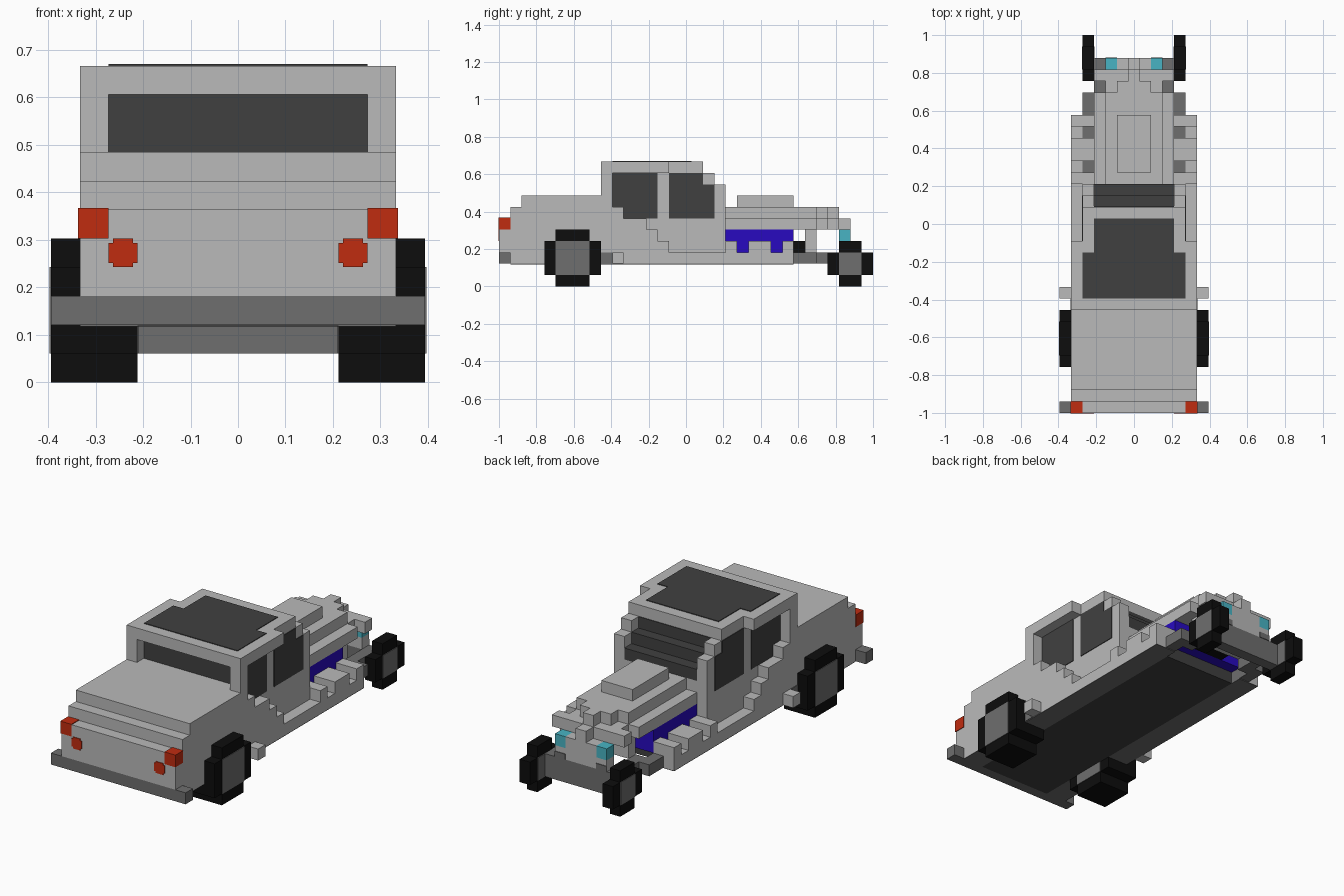
import bpy
import bmesh

cube = bpy.data.objects.get("Cube")
if cube:
    bpy.data.objects.remove(cube, do_unlink=True)

U = 2 / 33          # size of one block
T = 0.06            # thickness of painted plates, in blocks


def material(name, r, g, b):
    m = bpy.data.materials.new(name)
    m.use_nodes = True
    m.diffuse_color = (r, g, b, 1)
    m.node_tree.nodes["Principled BSDF"].inputs["Base Color"].default_value = (r, g, b, 1)
    return m


BODY = material("light grey paint", .49, .49, .49)
TRIM = material("dark grey trim", .156, .156, .156)
GLASS = material("dark glass", .051, .051, .051)
TYRE = material("black rubber", .004, .004, .004)
RED = material("red lamp", .53, .025, .005)
CYAN = material("cyan lamp", .065, .456, .552)
BLUE = material("blue engine", .021, .003, .53)


def part(name, mat, *boxes, mirror=False):
    """Join boxes (x0, x1, y0, y1, z0, z1 in blocks) into one object."""
    bm = bmesh.new()
    todo = list(boxes)
    if mirror:
        todo += [(13 - b[1], 13 - b[0], *b[2:]) for b in boxes]
    for x0, x1, y0, y1, z0, z1 in todo:
        verts = bmesh.ops.create_cube(bm, size=1)["verts"]
        for v in verts:
            v.co.x = ((x0 if v.co.x < 0 else x1) - 6.5) * U
            v.co.y = ((y0 if v.co.y < 0 else y1) - 16.5) * U
            v.co.z = (z0 if v.co.z < 0 else z1) * U
    mesh = bpy.data.meshes.new(name)
    bm.to_mesh(mesh)
    bm.free()
    mesh.materials.append(mat)
    obj = bpy.data.objects.new(name, mesh)
    bpy.context.collection.objects.link(obj)
    return obj


def wheels(name, x0, x1, y, size):
    """A stepped round pair of wheels with hub plates on both faces."""
    e = size - 1
    part(name + "_tyres", TYRE, (x0, x1, y + 1, y + e, 0, size),
         (x0, x1, y, y + size, 1, e), mirror=True)
    part(name + "_hubs", TRIM, (x0 - T, x1 + T, y + 1, y + e, 1, e), mirror=True)


# Main body: stepped tail and stepped rear fenders
part("rear_body", BODY, (1, 12, 0, 1, 3, 6), (1, 12, 1, 13, 5, 6),
     (1, 12, 1, 14, 4, 5), (1, 12, 1, 15, 3, 4), (1, 12, 1, 20, 2, 3),
     (1, 12, 1, 11, 6, 7), (1, 12, 2, 10, 7, 8))
part("rear_bumper", TRIM, (0, 13, 0, 1, 2, 3))
part("side_step", BODY, (0, 1, 10, 11, 2, 3), mirror=True)
part("sill_patch", TRIM, (1 - T, 1, 9, 10, 2, 3), mirror=True)

# Cabin
part("cabin", BODY, (2, 11, 10, 18, 3, 10), (3, 10, 18, 20, 3, 7))
part("roof", BODY, (1, 12, 9, 15, 10, 11), (2, 11, 15, 18, 10, 11))
part("rear_pillars", BODY, (1, 2, 9, 10, 8, 10), mirror=True)
part("front_pillars", BODY, (2, 3, 18, 19, 3, 10), (2, 3, 19, 20, 3, 9), mirror=True)

# Glass
part("windshield", GLASS, (3, 10, 18, 19, 7, 9), (3, 10, 19, 20, 7, 8),
     (3, 10, 18, 18 + T, 9, 10))
part("rear_window", GLASS, (2, 11, 10 - T, 10, 8, 10))
part("side_windows", GLASS, (2 - T, 2, 10, 14, 7, 10), (2 - T, 2, 11, 14, 6, 7),
     (2 - T, 2, 15, 18, 6, 10), (2 - T, 2, 18, 19, 6, 9), mirror=True)
part("roof_window", GLASS, (2, 11, 10, 14, 11, 11 + T), (3, 10, 14, 17, 11, 11 + T))

# Hood, narrowing in steps to the nose
part("hood", BODY, (3, 10, 20, 28, 5, 6), (4, 9, 28, 30, 5, 6),
     (3, 10, 29, 30, 5, 6), (4, 9, 20, 28, 6, 7),
     (5, 8, 28, 29, 6, 7), (6, 7, 29, 30, 6, 7))
part("hood_scoop", BODY, (5, 8, 21, 26, 7, 8))

# Nose
part("grille", BODY, (4, 9, 30, 31, 3, 4), (5, 8, 30, 31, 4, 5), (6, 7, 30, 31, 5, 6))
part("headlights", CYAN, (4, 5, 30, 31, 4, 5), mirror=True)
part("grille_corners", TRIM, (4, 5, 31, 31 + T, 3, 3.5), mirror=True)
part("front_axle", TRIM, (3, 10, 30, 31, 1, 3))

# Engine bay
part("engine", BLUE, (3, 10, 20, 26, 3, 5))
part("engine_fan", TYRE, (5, 8, 26, 27, 3, 4))
part("radiator", BODY, (4, 9, 27, 28, 3, 5))
part("side_rails", BODY, (1, 2, 20, 26, 2, 3), mirror=True)
part("rail_blocks", BODY, (1, 3, 20, 21, 3, 4), (1, 3, 22, 24, 3, 4),
     (1, 3, 25, 26, 3, 4), mirror=True)
part("chassis_rails", TRIM, (2, 3, 20, 28, 2, 3), (3, 4, 27, 30, 2, 3), mirror=True)

# Underside
part("floor", GLASS, (3, 10, 20, 25, 2, 3), (3, 10, 1, 25, 2 - T, 2))
part("floor_edges", TRIM, (1, 3, 1, 26, 2 - T, 2), mirror=True)

# Tail lamps
part("tail_lamps", RED, (1 - T, 2, -T, 1, 5, 6 + T), mirror=True)
part("round_tail_lamps", RED, (2.15, 2.85, -T, 0, 4, 5), (2, 3, -T, 0, 4.15, 4.85), mirror=True)

# Wheels
wheels("rear_wheel", 0, 3, 4, 5)
wheels("front_wheel", 2, 3, 29, 4)
